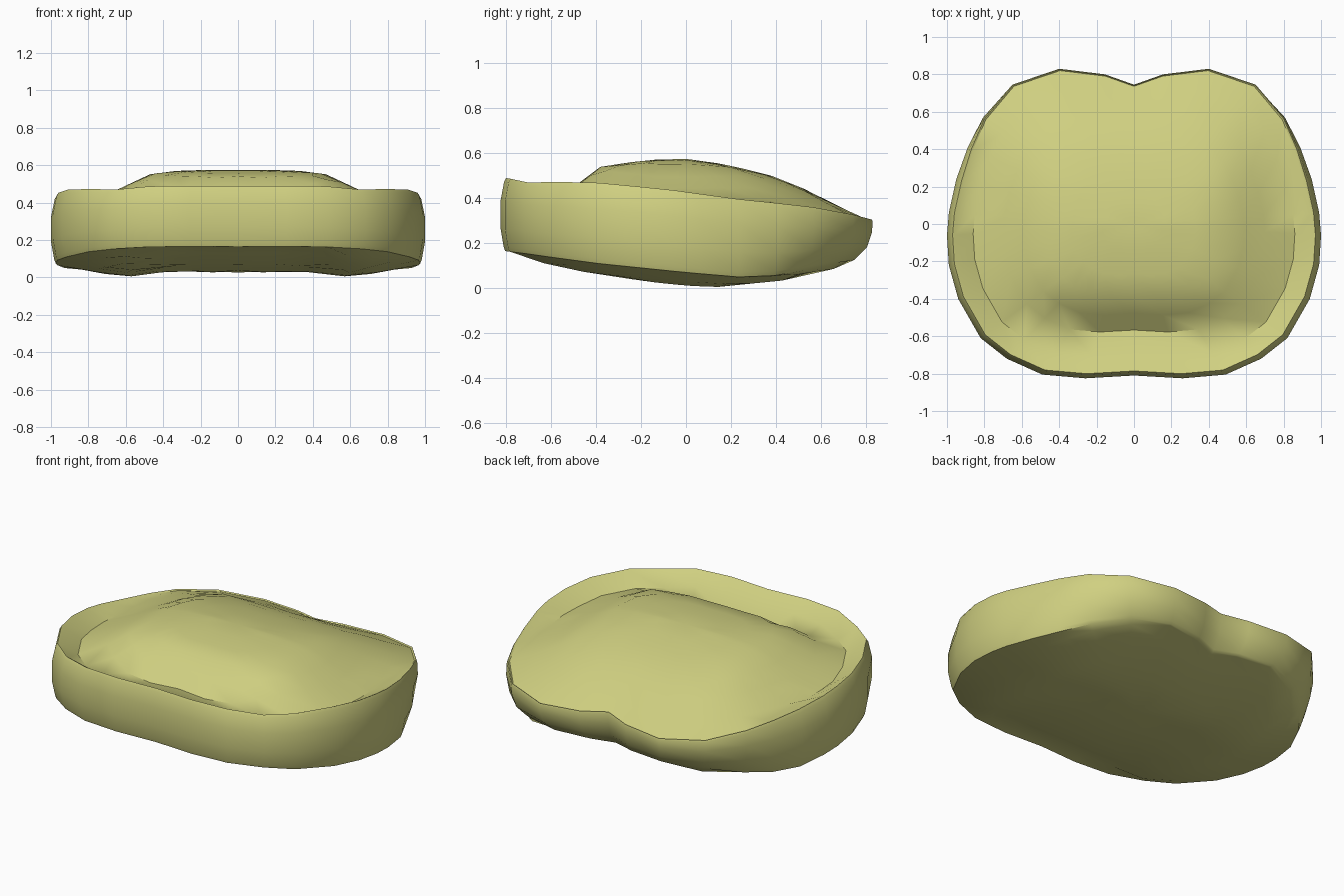
import bpy, bmesh, math

cube = bpy.data.objects.get("Cube")
if cube:
    bpy.data.objects.remove(cube, do_unlink=True)


def interp(table, v):
    """Piecewise linear lookup in a short (position, value) profile."""
    if v <= table[0][0]:
        return table[0][1]
    for (a, za), (b, zb) in zip(table, table[1:]):
        if v <= b:
            return za + (zb - za) * (v - a) / (b - a)
    return table[-1][1]


# Half outline in plan, from the back notch round to the front centre
HALF = [(0, .745), (.155, .80), (.40, .83), (.65, .745), (.81, .57), (.89, .41),
        (.95, .24), (.99, .06), (1, -.06), (.99, -.22), (.94, -.40), (.82, -.61),
        (.68, -.72), (.49, -.805), (.26, -.825), (0, -.81)]
OUTLINE = HALF + [(-x, y) for x, y in HALF[-2:0:-1]]

# Height profiles from front to back
RIM = [(-.82, .49), (-.7, .465), (-.53, .48), (-.3, .46), (0, .43), (.15, .405),
       (.4, .38), (.66, .35), (.83, .305)]
LOWER_EDGE = [(-.82, .165), (-.7, .15), (-.45, .115), (-.2, .09), (0, .07),
              (.3, .045), (.5, .065), (.72, .11), (.83, .125)]
DOME = [(-.71, .43), (-.58, .39), (-.48, .465), (-.38, .54), (-.18, .57),
        (0, .575), (.18, .55), (.38, .5), (.53, .44), (.66, .37), (.83, .3)]
GROOVE = [(-.71, .43), (-.58, .39), (0, .38), (.3, .37), (.66, .345), (.83, .3)]
UNDERSIDE = [(-.75, .15), (-.6, .1), (-.3, .04), (0, .012), (.13, .0), (.33, .015),
             (.6, .065), (.72, .1)]
# Cross profiles from the centre line outwards
DOME_SIDE = [(0, 1), (.22, 1), (.43, .95), (.53, .78), (.62, .5), (.85, 0)]
UNDER_SIDE = [(0, .025), (.42, .028), (.6, 0), (.75, .02), (.97, .06)]


def top_height(x, y):
    low = interp(GROOVE, y)
    return low + (interp(DOME, y) - low) * interp(DOME_SIDE, abs(x))


def under_height(x, y):
    return interp(UNDERSIDE, y) + interp(UNDER_SIDE, abs(x))


bm = bmesh.new()
rings = []


def surface_ring(scale, height):
    rings.append([bm.verts.new((x * scale, y * scale, height(x * scale, y * scale)))
                  for x, y in OUTLINE])


def wall_ring(t, inset, back_inset, drop=0):
    """Ring at fraction t between lower edge and rim, tucked in more at the back."""
    ring = []
    for x, y in OUTLINE:
        back = max(0, min(1, (y - .3) / .4))
        s = 1 - inset * (1 - back) - back_inset * back
        low, high = interp(LOWER_EDGE, y), interp(RIM, y)
        ring.append(bm.verts.new((x * s, y * s, low + (high - low) * t - drop)))
    rings.append(ring)


# Underside, outer wall, lip and domed top, ring by ring
for s in (.2, .4, .6, .75, .88):
    surface_ring(s, under_height)
rings[-1] and [setattr(v.co, "z", min(v.co.z, interp(LOWER_EDGE, y)))
               for v, (x, y) in zip(rings[-1], OUTLINE)]
wall_ring(0, .025, .10)
wall_ring(.06, .017, .085)
wall_ring(.32, 0, .03)
wall_ring(.68, 0, .004)
wall_ring(.95, .02, 0)
wall_ring(1, .03, .004)
wall_ring(1, .042, .012, .006)
for s in (.86, .7, .59, .47, .33, .17):
    surface_ring(s, top_height)

n = len(OUTLINE)
for a, b in zip(rings, rings[1:]):
    for i in range(n):
        j = (i + 1) % n
        bm.faces.new((a[i], a[j], b[j], b[i]))
for ring, height in ((rings[0], under_height), (rings[-1], top_height)):
    centre = bm.verts.new((0, 0, height(0, 0)))
    for i in range(n):
        bm.faces.new((ring[i], ring[(i + 1) % n], centre))
bmesh.ops.recalc_face_normals(bm, faces=bm.faces)

mesh = bpy.data.meshes.new("cushion")
bm.to_mesh(mesh)
bm.free()
cushion = bpy.data.objects.new("cushion", mesh)
bpy.context.collection.objects.link(cushion)

# Single pale olive colour
mat = bpy.data.materials.new("pale_olive")
mat.use_nodes = True
colour = (.63, .63, .22, 1)
mat.diffuse_color = colour
mat.node_tree.nodes["Principled BSDF"].inputs["Base Color"].default_value = colour
mesh.materials.append(mat)

bpy.ops.object.select_all(action="DESELECT")
cushion.select_set(True)
bpy.context.view_layer.objects.active = cushion
bpy.ops.object.shade_smooth_by_angle(angle=math.radians(40))
